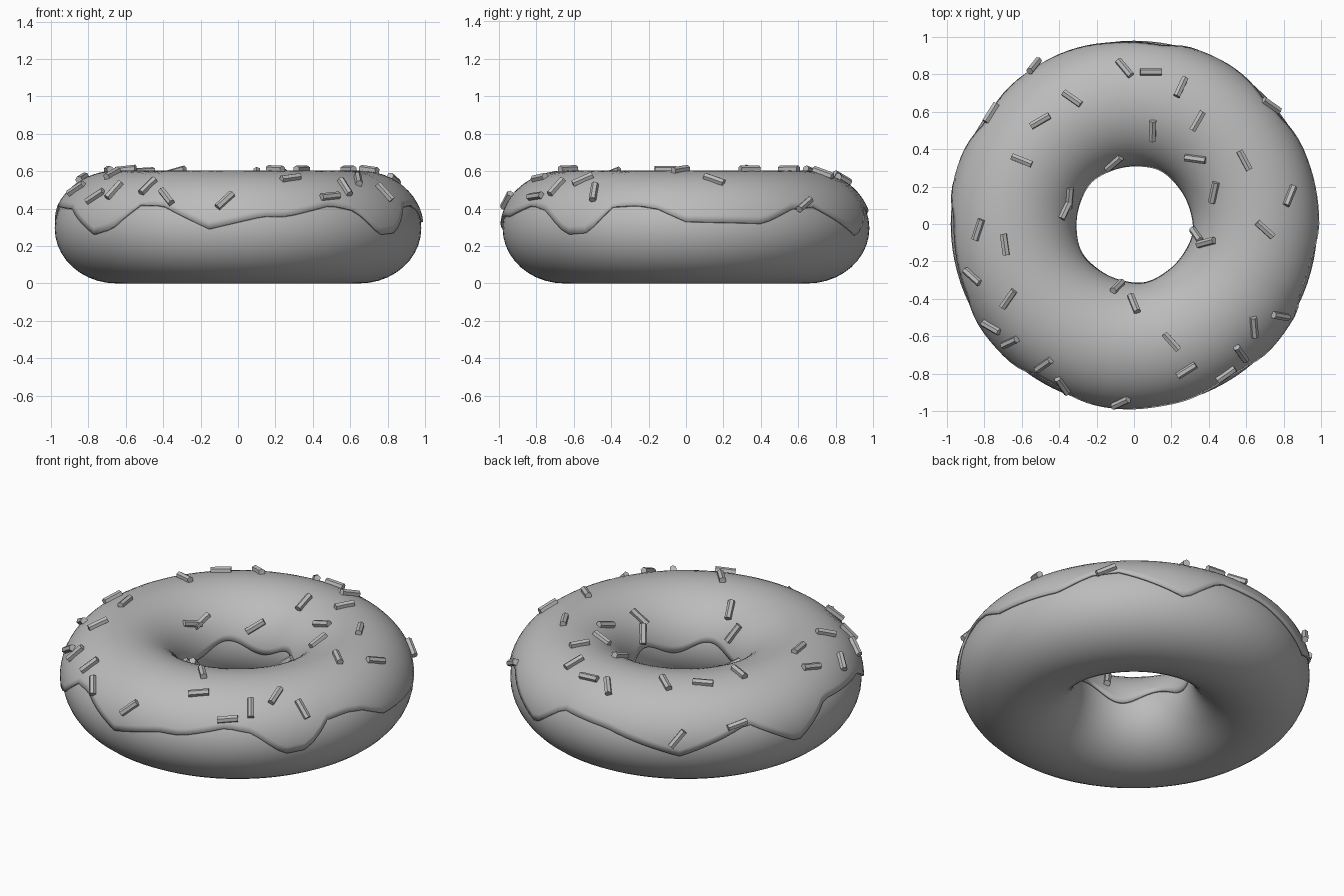
import bpy, bmesh
from math import sin, cos, asin, pi, radians, degrees, hypot, sqrt, tau
from mathutils import Vector, Matrix

default = bpy.data.objects.get("Cube")
if default:
    bpy.data.objects.remove(default, do_unlink=True)

RING, WIDE, TALL = 0.65, 0.33, 0.295      # ring radius and tube half sizes
MIDDLE = TALL                             # height of the tube centre
COAT = 0.013                              # icing thickness


def flat_material(name, value):
    mat = bpy.data.materials.new(name)
    mat.use_nodes = True
    colour = (value, value, value, 1)
    mat.diffuse_color = colour
    mat.node_tree.nodes["Principled BSDF"].inputs["Base Color"].default_value = colour
    return mat


grey = flat_material("plain_grey", 0.5)


def tube_point(around, across, lift=0.0):
    """Point on the ring tube, lifted off its surface."""
    r = RING + (WIDE + lift) * cos(across)
    return Vector((r * cos(around), r * sin(around),
                   MIDDLE + (TALL + lift) * sin(across)))


def finish(bm, name, smooth=True):
    mesh = bpy.data.meshes.new(name)
    bmesh.ops.recalc_face_normals(bm, faces=bm.faces)
    bm.to_mesh(mesh)
    bm.free()
    mesh.materials.append(grey)
    obj = bpy.data.objects.new(name, mesh)
    bpy.context.collection.objects.link(obj)
    if smooth:
        for other in bpy.context.selected_objects:
            other.select_set(False)
        bpy.context.view_layer.objects.active = obj
        obj.select_set(True)
        bpy.ops.object.shade_smooth_by_angle(angle=radians(40))
    return obj


def bridge(bm, rows, closed):
    """Join a closed loop of vertex rows with quads."""
    for a, b in zip(rows, rows[1:] + rows[:1]):
        count = len(a)
        for j in range(count if closed else count - 1):
            k = (j + 1) % count
            bm.faces.new((a[j], b[j], b[k], a[k]))


# Dough: a full ring, slightly flattened
bm = bmesh.new()
SEGMENTS, SIDES = 96, 40
rows = [[bm.verts.new(tube_point(tau * i / SEGMENTS, tau * j / SIDES))
         for j in range(SIDES)] for i in range(SEGMENTS)]
bridge(bm, rows, True)
finish(bm, "dough")

# Icing: drips are (degrees around, height of the outer edge)
DRIPS = [(0, .33), (25, .32), (36, .4), (45, .41), (67, .25), (80, .41),
         (98, .38), (123, .26), (146, .42), (164, .25), (178, .42),
         (204, .4), (219, .26), (227, .29), (237, .42), (245, .42),
         (261, .29), (278, .36), (286, .36), (301, .42), (310, .39),
         (320, .26), (328, .27), (336, .41), (344, .42), (351, .4), (360, .33)]


def outer_height(angle):
    for (a, za), (b, zb) in zip(DRIPS, DRIPS[1:]):
        if a <= angle <= b:
            return za + (zb - za) * (angle - a) / (b - a)


def inner_height(angle):
    return 0.33 + 0.035 * cos(radians(5 * angle + 40))


bm = bmesh.new()
SEGMENTS, STEPS = 120, 24
rows = []
for i in range(SEGMENTS):
    around = tau * i / SEGMENTS
    angle = degrees(around)
    start = asin((outer_height(angle) - MIDDLE) / (TALL + COAT))
    end = pi - asin((inner_height(angle) - MIDDLE) / (TALL + COAT))
    rows.append([bm.verts.new(tube_point(around, start + (end - start) * j / STEPS, COAT))
                 for j in range(STEPS + 1)])
bridge(bm, rows, False)
icing = finish(bm, "icing")
solid = icing.modifiers.new("thickness", 'SOLIDIFY')
solid.thickness = COAT
solid.offset = -1

# Sprinkles: (x, y, heading in degrees seen from above)
SPRINKLES = [(-.53, .84, 110), (-.76, .59, 58), (-.5, .55, 30), (-.33, .67, -35),
             (-.05, .83, -50), (.09, .81, 0), (.25, .73, 65), (.34, .55, 60),
             (.1, .5, 88), (-.6, .34, -22), (-.11, .33, 40), (.33, .35, -8),
             (.59, .34, -62), (.73, .63, -35), (.83, .15, 68), (.7, -.03, -42),
             (.43, .17, 78), (.34, -.06, -55), (.39, -.1, 15), (-.35, .14, 85),
             (-.37, .08, 65), (-.83, -.03, 72), (-.69, -.11, -82), (-.86, -.28, -42),
             (-.67, -.4, 55), (-.76, -.55, -30), (-.66, -.63, 25), (-.48, -.75, 35),
             (-.38, -.86, -55), (-.07, -.95, 25), (-.09, -.34, 45), (0, -.43, -68),
             (.2, -.63, -48), (.28, -.78, 32), (.49, -.8, 35), (.64, -.55, -85),
             (.57, -.69, -55), (.78, -.49, -10)]

bm = bmesh.new()
for x, y, heading in SPRINKLES:
    r = hypot(x, y)
    c = max(-.97, min(.97, (r - RING) / (WIDE + COAT)))
    s = sqrt(1 - c * c)
    normal = Vector((x / r * c / WIDE, y / r * c / WIDE, s / TALL)).normalized()
    # lay the stick along the surface, keeping its heading
    h = radians(heading)
    flat = Vector((cos(h), sin(h), 0))
    along = (flat - normal * flat.dot(normal)).normalized()
    if normal.z > .3:
        along = Vector((flat.x, flat.y, -flat.dot(normal) / normal.z)).normalized()
    side = normal.cross(along)
    spot = Vector((x, y, MIDDLE + (TALL + COAT) * s)) + normal * .008
    frame = Matrix((side, normal, along)).transposed().to_4x4()
    bmesh.ops.create_cone(bm, cap_ends=True, segments=6, radius1=.02, radius2=.02,
                          depth=.115, matrix=Matrix.Translation(spot) @ frame)
finish(bm, "sprinkles", smooth=False)
